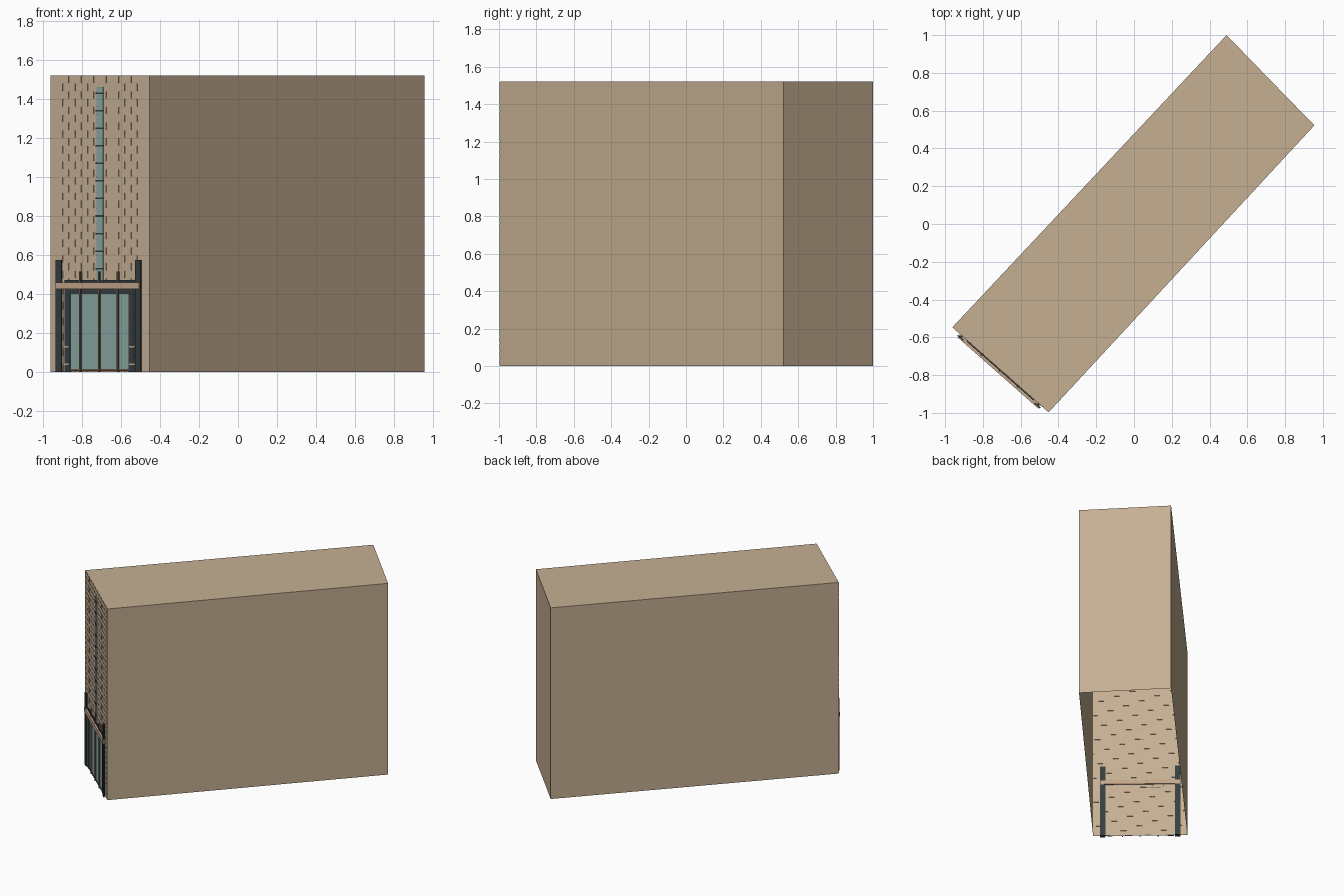
import bpy, bmesh
from mathutils import Matrix, Vector

cube = bpy.data.objects.get("Cube")
if cube:
    bpy.data.objects.remove(cube, do_unlink=True)


def material(name, rgb):
    m = bpy.data.materials.new(name)
    m.use_nodes = True
    m.diffuse_color = (*rgb, 1)
    m.node_tree.nodes["Principled BSDF"].inputs["Base Color"].default_value = (*rgb, 1)
    return m


TAN = material("tan_masonry", (0.56, 0.43, 0.29))
TIMBER = material("light_timber", (0.56, 0.385, 0.26))
STEEL = material("dark_steel", (0.037, 0.048, 0.053))
GLASS = material("teal_glass", (0.25, 0.39, 0.36))
BROWN = material("brown_metal", (0.147, 0.087, 0.053))

HEIGHT = 1.52
FOOT = [(-0.96, -0.545), (-0.45, -0.995), (0.955, 0.522), (0.49, 1.0)]

# Facade frame: u runs along the narrow front wall, d points outward
a, b = Vector((*FOOT[0], 0)), Vector((*FOOT[1], 0))
WIDTH = (b - a).length
u_axis = (b - a).normalized()
inward = Vector((0, 0, 1)).cross(u_axis)
mid = (a + b) / 2
FACADE = Matrix((u_axis, inward, (0, 0, 1))).transposed().to_4x4()
FACADE.translation = mid


def finish(bm, name, mat):
    me = bpy.data.meshes.new(name)
    bm.to_mesh(me)
    bm.free()
    me.materials.append(mat)
    ob = bpy.data.objects.new(name, me)
    bpy.context.collection.objects.link(ob)
    return ob


def boxes(name, mat, items):
    """Boxes given as (u0, u1, d0, d1, z0, z1) on the facade."""
    bm = bmesh.new()
    for u0, u1, d0, d1, z0, z1 in items:
        place = Matrix.Translation(((u0 + u1) / 2, -(d0 + d1) / 2, (z0 + z1) / 2))
        size = Matrix.Diagonal((u1 - u0, d1 - d0, z1 - z0, 1))
        bmesh.ops.create_cube(bm, size=1, matrix=FACADE @ place @ size)
    return finish(bm, name, mat)


# Building shell: four walls and a flat roof, open underneath
bm = bmesh.new()
low = [bm.verts.new((x, y, 0)) for x, y in FOOT]
high = [bm.verts.new((x, y, HEIGHT)) for x, y in FOOT]
for i in range(4):
    j = (i + 1) % 4
    bm.faces.new((low[i], low[j], high[j], high[i]))
bm.faces.new(high)
finish(bm, "building_shell", TAN)

# Shallow brick courses in running bond
ROWS, PER_ROW = 38, 8
pitch, length, gap = HEIGHT / ROWS, WIDTH / PER_ROW, 0.003
bricks = []
for r in range(ROWS):
    start = -WIDTH / 2 - (length / 2 if r % 2 else 0)
    for k in range(PER_ROW + r % 2):
        u0 = max(start + k * length, -WIDTH / 2) + gap / 2
        u1 = min(start + (k + 1) * length, WIDTH / 2) - gap / 2
        bricks.append((u0, u1, -0.001, 0.003, r * pitch + gap / 2, (r + 1) * pitch - gap / 2))
boxes("brick_courses", TAN, bricks)

# Entrance glazing with its dark surround
boxes("entrance_glass", GLASS, [(-0.2, 0.2, 0, 0.006, 0.005, 0.4)])
boxes("entrance_frame", STEEL, [
    (-0.237, -0.2, 0, 0.009, 0, 0.4),
    (0.2, 0.237, 0, 0.009, 0, 0.4),
    (-0.237, 0.237, 0, 0.009, 0.4, 0.472)])

# H-section columns either side of the entrance
for side, name in ((-1, "right_column"), (1, "left_column")):
    c = side * 0.271
    boxes(name, STEEL, [
        (c - 0.02, c + 0.02, -0.008, -0.002, 0, 0.575),
        (c - 0.02, c + 0.02, 0.012, 0.018, 0, 0.575),
        (c - 0.005, c + 0.005, -0.002, 0.012, 0, 0.575)])

# Cross beam over the columns
boxes("cross_beam", TIMBER, [(-0.285, 0.285, -0.01, 0.024, 0.425, 0.458)])

# Slim vertical rods, sill rail and side trim
boxes("entrance_rods", BROWN, [
    (u - 0.005, u + 0.005, 0.004, 0.014, 0, 0.515) for u in (-0.128, 0, 0.128)])
boxes("sill_rail", BROWN, [(-0.2, 0.2, 0.004, 0.01, 0.005, 0.015)])
boxes("side_trim", TIMBER, [(-0.242, -0.236, 0, 0.011, 0, 0.425)])
boxes("frame_brackets", TIMBER, [
    (min(s * 0.205, s * 0.25), max(s * 0.205, s * 0.25), 0.004, 0.011, z, z + 0.006)
    for s in (-1, 1) for z in (0.037, 0.127)])

# Tall slot window with regular cross bars
boxes("slot_window_glass", GLASS, [(-0.022, 0.022, 0, 0.006, 0.47, 1.46)])
boxes("slot_window_bars", STEEL, [
    (-0.025, 0.025, 0, 0.009, z - 0.004, z + 0.004)
    for z in (0.53 + 0.09 * i for i in range(11))])
